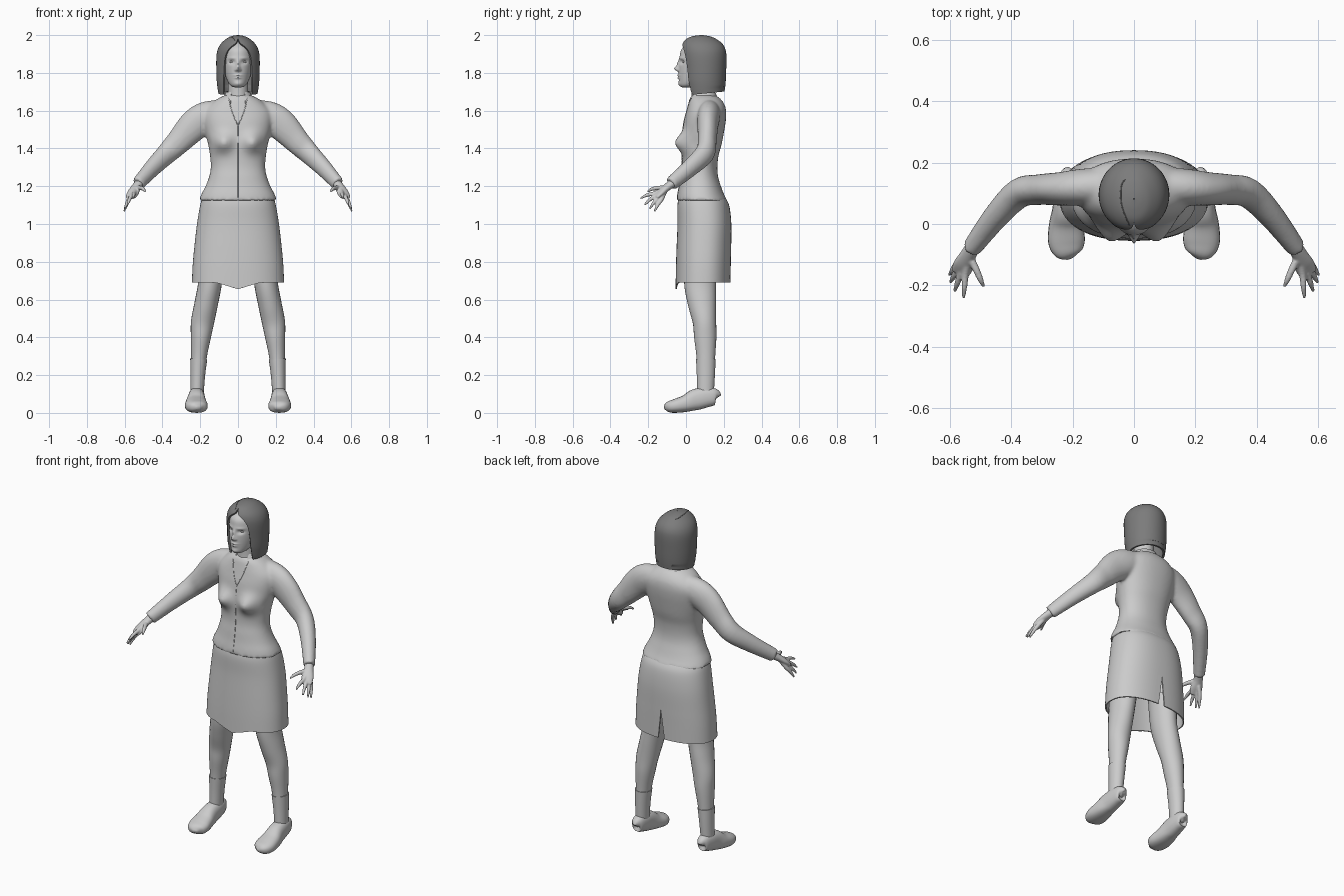
import bpy, bmesh, math
from mathutils import Vector
from mathutils.bvhtree import BVHTree

if "Cube" in bpy.data.objects:
    bpy.data.objects.remove(bpy.data.objects["Cube"], do_unlink=True)


def material(name, value):
    mat = bpy.data.materials.new(name)
    mat.use_nodes = True
    colour = (value, value, value, 1)
    mat.diffuse_color = colour
    mat.node_tree.nodes["Principled BSDF"].inputs["Base Color"].default_value = colour
    return mat


LIGHT = material("light_grey", 0.6)
DARK = material("hair_dark_grey", 0.2)
UP, BACK = Vector((0, 0, 1)), Vector((0, 1, 0))


def smooth(rows, steps):
    """Catmull-Rom interpolation of equal-length tuples."""
    out = []
    for i in range(len(rows) - 1):
        around = [rows[max(0, min(len(rows) - 1, i + k))] for k in (-1, 0, 1, 2)]
        for s in range(steps):
            t = s / steps
            out.append([b + t / 2 * (c - a + t * (2 * a - 5 * b + 4 * c - d + t * (3 * (b - c) + d - a)))
                        for a, b, c, d in zip(*around)])
    return out + [list(rows[-1])]


def power(v, p):
    return math.copysign(abs(v) ** (2 / p), v)


def stack(rows, n=48, steps=6, p=2, turn=0):
    """Level rings from (z, half width, front y, back y, gap angle)."""
    rings = []
    for z, rx, front, back, gap in smooth(rows, steps):
        gap = max(gap, 0)
        ring = []
        for i in range(n + 1):
            a = turn + gap + (2 * math.pi - 2 * gap) * i / n
            ring.append(Vector((rx * power(math.sin(a), p),
                                (front + back) / 2 - (back - front) / 2 * power(math.cos(a), p), z)))
        rings.append(ring)
    return rings


def tube(rows, up=UP, n=24, steps=5, p=2):
    """Rings across a path from (x, y, z, side radius, up radius)."""
    rows = smooth(rows, steps)
    centres = [Vector(r[:3]) for r in rows]
    rings = []
    for i, r in enumerate(rows):
        tangent = centres[min(i + 1, len(rows) - 1)] - centres[max(i - 1, 0)]
        side = up.cross(tangent).normalized()
        top = tangent.cross(side).normalized()
        angles = [2 * math.pi * k / n for k in range(n + 1)]
        rings.append([centres[i] + side * power(math.cos(a), p) * r[3]
                      + top * power(math.sin(a), p) * r[4] for a in angles])
    return rings


def both(rings):
    return [rings, [[Vector((-v.x, v.y, v.z)) for v in ring] for ring in rings]]


def finish(obj):
    bpy.ops.object.select_all(action='DESELECT')
    obj.select_set(True)
    bpy.context.view_layer.objects.active = obj
    bpy.ops.object.convert(target='MESH')
    bpy.ops.object.shade_smooth_by_angle(angle=math.radians(50))
    return bpy.context.object


def build(name, shells, mat=LIGHT, cap=True, thick=0, voxel=0, shape=None):
    bm = bmesh.new()
    for rings in shells:
        verts = [[bm.verts.new(v) for v in ring] for ring in rings]
        for low, high in zip(verts, verts[1:]):
            for i in range(len(low) - 1):
                bm.faces.new((low[i], low[i + 1], high[i + 1], high[i]))
    bmesh.ops.remove_doubles(bm, verts=bm.verts, dist=1e-5)
    if cap:
        bmesh.ops.holes_fill(bm, edges=[e for e in bm.edges if e.is_boundary], sides=0)
    bmesh.ops.recalc_face_normals(bm, faces=bm.faces)
    if shape:
        for v in bm.verts:
            shape(v.co)
    mesh = bpy.data.meshes.new(name)
    bm.to_mesh(mesh)
    bm.free()
    mesh.materials.append(mat)
    obj = bpy.data.objects.new(name, mesh)
    bpy.context.collection.objects.link(obj)
    if thick:
        obj.modifiers.new("thickness", 'SOLIDIFY').thickness = thick
    if voxel:
        remesh = obj.modifiers.new("blend", 'REMESH')
        remesh.mode, remesh.voxel_size = 'VOXEL', voxel
        relax = obj.modifiers.new("relax", 'SMOOTH')
        relax.iterations = 6
    return finish(obj)


def bumps(items, limit):
    """Push front surface points by soft bumps (x, z, width, height, dy)."""
    def shape(co):
        if co.y < limit:
            co.y += sum(d * math.exp(-((abs(co.x) - x) / w) ** 2 - ((co.z - z) / h) ** 2)
                        for x, z, w, h, d in items)
    return shape


def hit(obj, origin, direction):
    tree = BVHTree.FromPolygons([v.co for v in obj.data.vertices], [p.vertices for p in obj.data.polygons])
    return tree.ray_cast(Vector(origin), Vector(direction))[0]


def seam(name, obj, origins, direction, mat):
    """Thin raised line lying on a surface."""
    points = [q for q in (hit(obj, o, direction) for o in smooth(origins, 6)) if q]
    curve = bpy.data.curves.new(name, 'CURVE')
    curve.dimensions, curve.bevel_depth = '3D', 0.002
    line = curve.splines.new('POLY')
    line.points.add(len(points) - 1)
    for point, q in zip(line.points, points):
        point.co = (*q, 1)
    curve.materials.append(mat)
    line_obj = bpy.data.objects.new(name, curve)
    bpy.context.collection.objects.link(line_obj)
    finish(line_obj)


# Jacket: torso and sleeves blended into one skin
torso = stack([(1.125, .207, -.05, .218, 0), (1.16, .193, -.045, .2, 0), (1.2, .172, -.037, .185, 0),
               (1.25, .153, -.03, .17, 0), (1.3, .144, -.022, .166, 0), (1.36, .148, -.02, .172, 0),
               (1.42, .158, -.02, .188, 0), (1.48, .172, -.018, .2, 0), (1.54, .182, -.012, .21, 0),
               (1.59, .18, 0, .213, 0), (1.63, .15, .01, .205, 0), (1.665, .105, .02, .18, 0),
               (1.685, .06, .035, .145, 0)], p=2.2)
sleeve = tube([(.08, .125, 1.59, .06, .07), (.17, .12, 1.565, .06, .083), (.235, .115, 1.52, .055, .083),
               (.31, .112, 1.44, .05, .068), (.375, .1, 1.375, .049, .058), (.45, .025, 1.3, .042, .048),
               (.53, -.08, 1.212, .032, .038)])
jacket = build("jacket", [torso] + both(sleeve), voxel=.009,
               shape=bumps([(.08, 1.43, .05, .05, -.05)], .04))
seam("jacket_front_seam", jacket, [(0, -1, 1.53), (0, -1, 1.14)], BACK, LIGHT)
for side, label in ((1, "left"), (-1, "right")):
    seam(label + "_lapel_edge", jacket, [(side * .05, -1, 1.665), (side * .03, -1, 1.59), (0, -1, 1.52)], BACK, LIGHT)

# Collar standing around the neck, open in front
build("collar", [stack([(1.64, .1, .005, .185, .4), (1.67, .078, .02, .168, .5), (1.7, .063, .035, .152, .65)])],
      cap=False, thick=.006)


# Skirt: hollow, vented at the back, hem dipping in front
def hem(co):
    if co.z < .75 and co.y < .1:
        co.z -= max(0, .035 - abs(co.x) * .3) * (.75 - co.z) / .06


build("skirt", [stack([(1.15, .185, -.035, .2, 0), (1.1, .2, -.045, .228, 0), (1, .217, -.045, .24, 0),
                       (.87, .232, -.05, .239, 0), (.78, .24, -.053, .237, .025), (.69, .244, -.055, .235, .06)],
                      n=64, p=2.3, turn=math.pi)], cap=False, thick=.007, shape=hem)

# Legs, socks and shoes
build("legs", both(tube([(.135, .08, .85, .07, .09), (.148, .075, .69, .063, .085), (.168, .085, .58, .062, .075),
                         (.188, .098, .48, .061, .062), (.197, .102, .4, .053, .059), (.207, .105, .29, .041, .049),
                         (.217, .103, .12, .031, .041)], up=BACK)))
build("socks", both(tube([(.208, .105, .285, .045, .052), (.213, .105, .2, .039, .048),
                          (.217, .103, .1, .035, .044)], up=BACK)))
build("shoes", both(tube([(.217, .166, .08, .008, .015), (.217, .157, .085, .031, .042), (.218, .11, .083, .041, .053),
                          (.22, .05, .07, .046, .056), (.222, 0, .05, .055, .045), (.22, -.055, .037, .06, .037),
                          (.214, -.093, .031, .046, .028), (.208, -.112, .026, .012, .008)], p=2.4)))

# Hands: flat palm, four fingers and a thumb
palm = tube([(.515, -.06, 1.225, .025, .025), (.54, -.1, 1.195, .026, .02), (.556, -.135, 1.165, .034, .017),
             (.568, -.162, 1.14, .03, .01)])
fingers = [((.55, -.165, 1.163), (.556, -.242, 1.135)), ((.565, -.16, 1.15), (.585, -.22, 1.1)),
           ((.574, -.147, 1.138), (.6, -.192, 1.08)), ((.577, -.13, 1.13), (.603, -.167, 1.066)),
           ((.512, -.155, 1.19), (.49, -.205, 1.17))]
hands = both(palm)
for knuckle, tip in fingers:
    a, c = Vector(knuckle), Vector(tip)
    root = a.lerp(Vector((.538, -.1, 1.195)), .6)
    bend = a.lerp(c, .55) + UP * .005
    hands += both(tube([(*q, r, r) for q, r in ((root, .012), (a, .0115), (bend, .0095), (c, .005))], n=12))
build("hands", hands, voxel=.004)

# Neck and head with modelled features
build("neck", [stack([(1.6, .07, .02, .16, 0), (1.68, .054, .03, .14, 0), (1.78, .054, .03, .14, 0)])])
face = bumps([(0, 1.822, .011, .012, -.022), (0, 1.845, .009, .022, -.01), (.033, 1.858, .016, .011, .012),
              (0, 1.787, .02, .005, -.007), (0, 1.774, .016, .005, -.007), (0, 1.742, .022, .012, -.006),
              (.033, 1.878, .02, .006, -.003), (.012, 1.815, .006, .006, -.007)], .04)
head = build("head", [stack([(1.722, .012, -.015, .03, 0), (1.73, .035, -.03, .06, 0), (1.75, .052, -.036, .1, 0),
                             (1.79, .068, -.039, .16, 0), (1.84, .078, -.038, .19, 0), (1.89, .08, -.033, .192, 0),
                             (1.93, .07, -.02, .18, 0), (1.97, .035, .03, .13, 0)], n=128, steps=12)], shape=face)
eyes = []
for side in (1, -1):
    x, y, z = hit(head, (side * .033, -1, 1.858), BACK)
    eyes.append(tube([(x + d * .013, y + .004, z, .007 * w, .0055 * w)
                      for d, w in ((-1, .05), (-.6, .8), (0, 1), (.6, .8), (1, .05))], n=16))
build("eyes", eyes)


# Bobbed hair framing the face, with a side parting
def bob(co):
    if co.z < 1.72:
        co.z += (co.y - .09) * .1


hair = build("hair", [stack([(1.69, .104, .0, .204, .82), (1.75, .112, -.015, .21, .75), (1.82, .115, -.02, .213, .7),
                             (1.89, .114, -.026, .214, .62), (1.93, .105, -.026, .207, .45),
                             (1.96, .086, -.016, .187, .12), (1.985, .055, .01, .15, 0), (1.996, .028, .045, .115, 0),
                             (2, .002, .08, .084, 0)], n=64)], DARK, cap=False, thick=.012, shape=bob)
seam("hair_parting", hair, [(-.03, .145, 3), (-.042, .12, 3), (-.04, .06, 3), (-.015, -.005, 3)], -UP, DARK)
